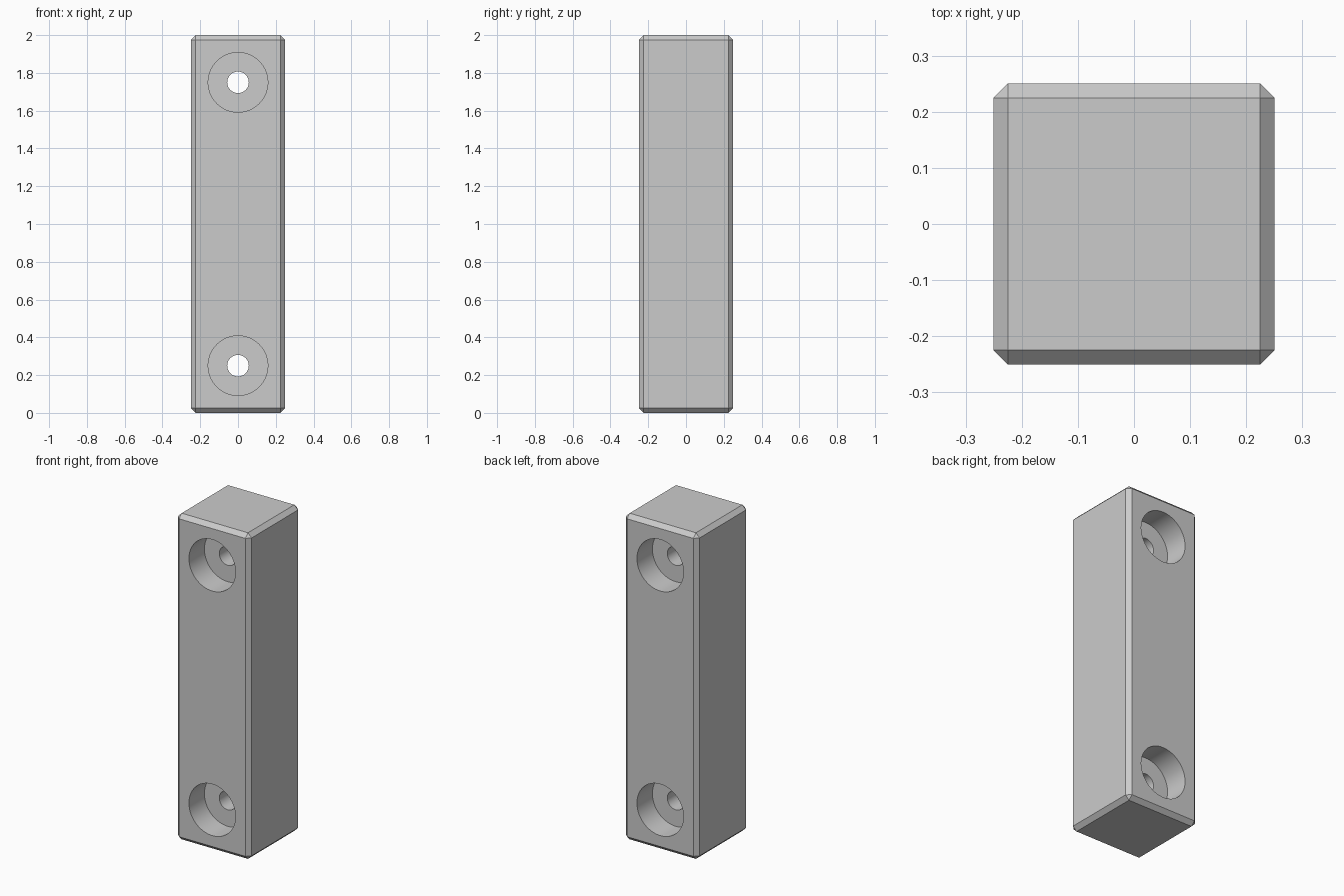
import bpy
import math

cube = bpy.data.objects.get("Cube")
if cube:
    bpy.data.objects.remove(cube, do_unlink=True)

WIDTH, HEIGHT, CHAMFER = 0.5, 2.0, 0.025
HOLE_R, BORE_R, BORE_DEPTH = 0.057, 0.158, 0.15
HALF = WIDTH / 2

grey = bpy.data.materials.new("plain grey")
grey.use_nodes = True
colour = (0.6, 0.6, 0.6, 1)
grey.diffuse_color = colour
grey.node_tree.nodes["Principled BSDF"].inputs["Base Color"].default_value = colour

# Chamfered block
bpy.ops.mesh.primitive_cube_add(size=1, location=(0, 0, HEIGHT / 2))
block = bpy.context.object
block.name = "mounting_block"
block.scale = (WIDTH, WIDTH, HEIGHT)
bpy.ops.object.transform_apply(location=True, rotation=True, scale=True)
block.data.materials.append(grey)
bevel = block.modifiers.new("chamfer", "BEVEL")
bevel.width = CHAMFER
bevel.segments = 1


def cut(name, radius, y0, y1, z):
    """Cut a round hole along y through the block."""
    bpy.ops.mesh.primitive_cylinder_add(
        vertices=64, radius=radius, depth=y1 - y0,
        location=(0, (y0 + y1) / 2, z), rotation=(math.pi / 2, 0, 0))
    cutter = bpy.context.object
    cutter.name = name
    cutter.data.materials.append(grey)
    cutter.hide_render = True
    mod = block.modifiers.new(name, "BOOLEAN")
    mod.operation = "DIFFERENCE"
    mod.solver = "EXACT"
    mod.object = cutter
    return cutter


# Bolt holes, counterbored on the front and the back
cutters = []
for level, z in (("lower", 0.25), ("upper", 1.75)):
    cutters.append(cut(level + "_bolt_hole", HOLE_R, -0.4, 0.4, z))
    cutters.append(cut(level + "_front_counterbore", BORE_R, -0.4, BORE_DEPTH - HALF, z))
    cutters.append(cut(level + "_back_counterbore", BORE_R, HALF - BORE_DEPTH, 0.4, z))

# Apply the cuts and remove the cutters
bpy.ops.object.select_all(action="DESELECT")
block.select_set(True)
bpy.context.view_layer.objects.active = block
for mod in list(block.modifiers):
    bpy.ops.object.modifier_apply(modifier=mod.name)
for cutter in cutters:
    bpy.data.objects.remove(cutter, do_unlink=True)

# Round bores stay smooth, chamfers stay crisp
bpy.ops.object.shade_smooth_by_angle(angle=math.radians(30))
